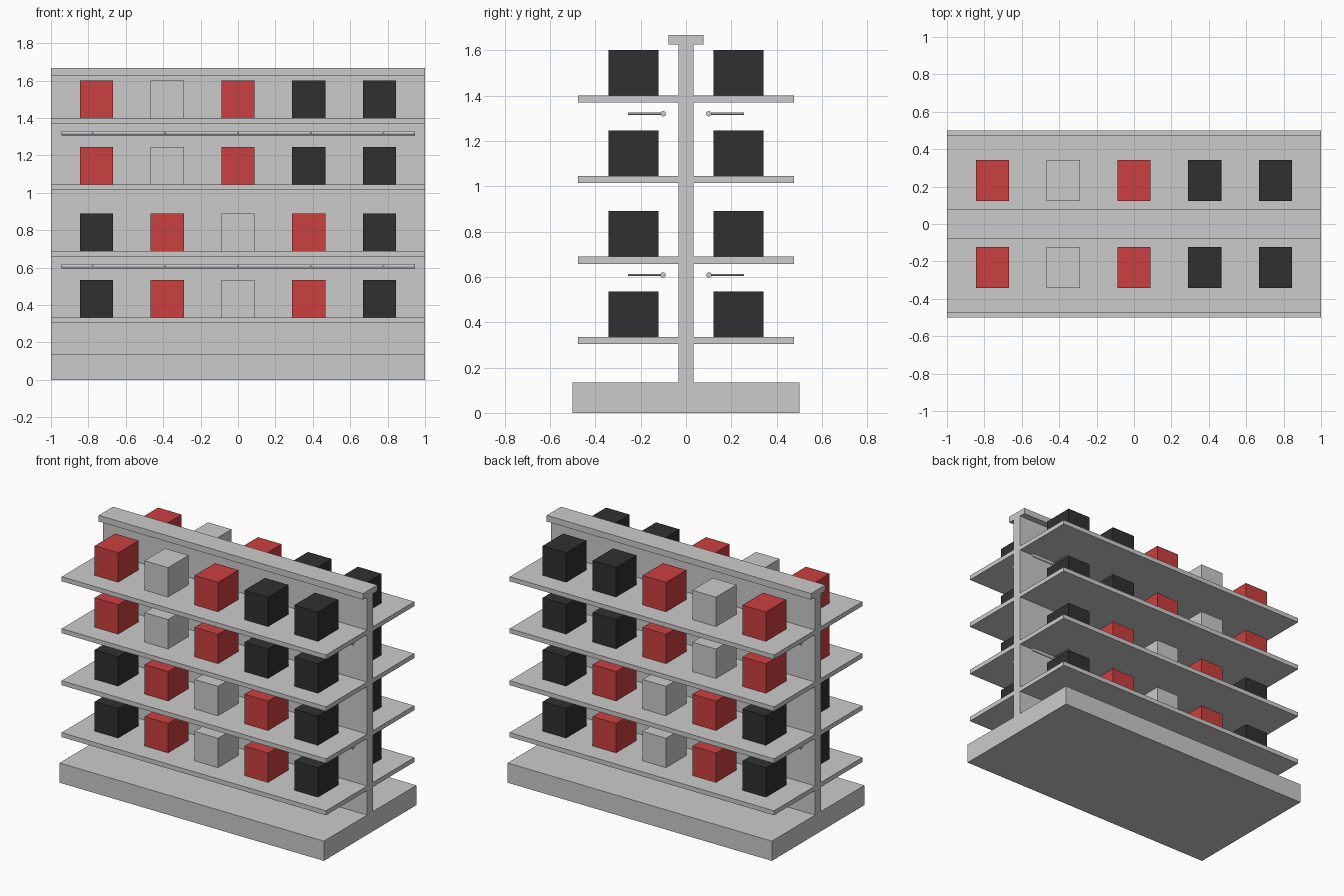
import bpy
from math import pi

if "Cube" in bpy.data.objects:
    bpy.data.objects.remove(bpy.data.objects["Cube"])


def material(name, color):
    m = bpy.data.materials.new(name)
    m.diffuse_color = color
    m.use_nodes = True
    m.node_tree.nodes["Principled BSDF"].inputs["Base Color"].default_value = m.diffuse_color
    return m


RED = material("red", (0.6, 0.05, 0.05, 1))
BLACK = material("black", (0.03, 0.03, 0.03, 1))


def box(name, x, y, z, mat=None):
    """Box from (min, max) ranges on each axis."""
    bpy.ops.mesh.primitive_cube_add(size=1, location=[(a + b) / 2 for a, b in (x, y, z)])
    ob = bpy.context.object
    ob.name = name
    ob.scale = [b - a for a, b in (x, y, z)]
    bpy.ops.object.transform_apply(location=False, rotation=False, scale=True)
    if mat:
        ob.data.materials.append(mat)


def rod(name, radius, length, loc, rot):
    bpy.ops.mesh.primitive_cylinder_add(vertices=12, radius=radius, depth=length,
                                        location=loc, rotation=rot)
    bpy.context.object.name = name
    bpy.ops.object.shade_smooth_by_angle()


# Plinth, central panel and top cap
box("base", (-1, 1), (-0.5, 0.5), (0, 0.135))
box("centre_panel", (-1, 1), (-0.033, 0.033), (0.135, 1.625))
box("top_cap", (-1, 1), (-0.077, 0.077), (1.625, 1.667))

# Shelves on both sides, each with a row of five boxes
LOWER = (BLACK, RED, None, RED, BLACK)
UPPER = (RED, None, RED, BLACK, BLACK)
for level, (top, row) in enumerate(zip((0.334, 0.689, 1.045, 1.4), (LOWER, LOWER, UPPER, UPPER))):
    for side, s in (("front", -1), ("back", 1)):
        box(f"shelf_{side}_{level}", (-1, 1), sorted((s * 0.033, s * 0.477)), (top - 0.031, top))
        for i, mat in enumerate(row):
            x = (i - 2) * 0.378
            box(f"goods_box_{side}_{level}_{i}", (x - 0.089, x + 0.089),
                sorted((s * 0.122, s * 0.343)), (top, top + 0.201), mat)

# Hanging rails with five slim pegs, under the second and fourth shelves
for level, z in enumerate((0.608, 1.32)):
    for side, s in (("front", -1), ("back", 1)):
        rod(f"rail_{side}_{level}", 0.012, 1.89, (0, s * 0.101, z), (0, pi / 2, 0))
        for i in range(5):
            rod(f"peg_{side}_{level}_{i}", 0.005, 0.155,
                ((i - 2) * 0.389, s * 0.178, z), (pi / 2, 0, 0))
